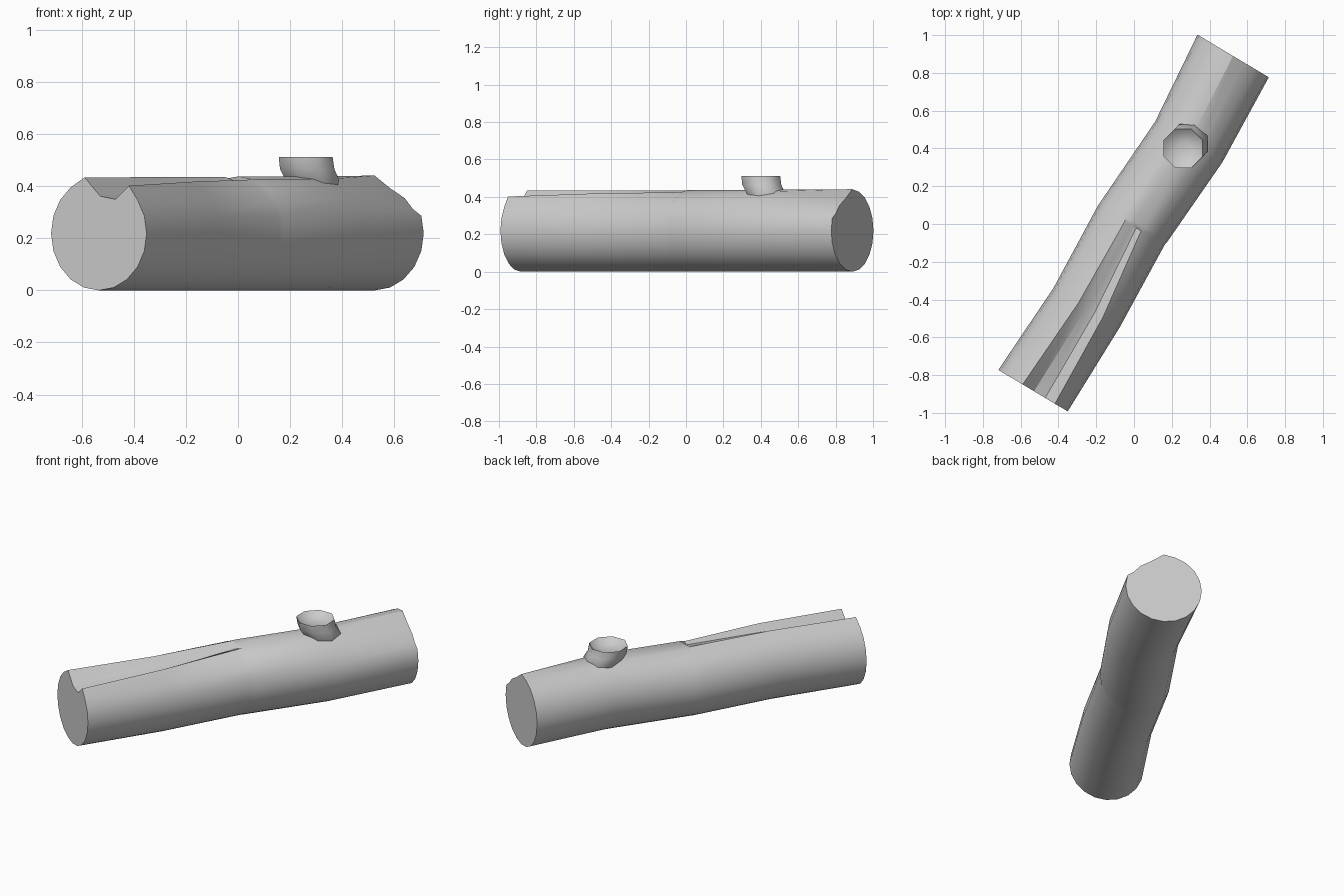
import bpy, bmesh
from math import sin, cos, pi, radians
from mathutils import Vector

if "Cube" in bpy.data.objects:
    bpy.data.objects.remove(bpy.data.objects["Cube"])

AXIS = Vector((0.513, 0.858, 0))    # along the log
SIDE = Vector((0.858, -0.513, 0))   # across the log
N = 20


def loft(name, rings, angle):
    """Skin a list of equal-sized closed rings and cap both ends."""
    bm = bmesh.new()
    loops = [[bm.verts.new(p) for p in ring] for ring in rings]
    for a, b in zip(loops, loops[1:]):
        n = len(a)
        for i in range(n):
            j = (i + 1) % n
            bm.faces.new((a[i], a[j], b[j], b[i]))
    bm.faces.new(loops[0][::-1])
    bm.faces.new(loops[-1])
    bmesh.ops.recalc_face_normals(bm, faces=bm.faces)
    mesh = bpy.data.meshes.new(name)
    bm.to_mesh(mesh)
    bm.free()
    ob = bpy.data.objects.new(name, mesh)
    bpy.context.collection.objects.link(ob)
    bpy.context.view_layer.objects.active = ob
    ob.select_set(True)
    bpy.ops.object.shade_smooth_by_angle(angle=radians(angle))
    ob.select_set(False)
    return ob


def log_ring(s, shift, r, changes):
    """Ring at distance s; changes maps a corner to its own (across, height)."""
    pts = []
    for k in range(N):
        a = 2 * pi * k / N
        u, z = changes.get(k, (r * cos(a), 0.219 + 0.219 * sin(a)))
        pts.append(AXIS * s + SIDE * (u + shift) + Vector((0, 0, z)))
    return pts


# Log: wavy trunk with a split narrowing from the front end to the middle,
# and a small chip in the back end
log_rings = [
    (-1.032, -0.006, 0.214, {3: (0.135, 0.402), 4: (0.075, 0.35), 5: (0.006, 0.362), 6: (-0.064, 0.434)}),
    (-0.508, 0.012, 0.204, {3: (0.10, 0.418), 4: (0.05, 0.385), 5: (0.0, 0.395), 6: (-0.05, 0.435)}),
    (-0.012, -0.009, 0.205, {3: (0.06, 0.425), 4: (0.03, 0.415), 5: (0.005, 0.42), 6: (-0.04, 0.435)}),
    (0.012, -0.006, 0.206, {}),
    (0.522, 0.026, 0.208, {}),
    (1.033, -0.006, 0.22, {2: (0.172, 0.312), 3: (0.134, 0.355), 4: (0.07, 0.392), 5: (0.0, 0.441)}),
]
loft("log", [log_ring(*r) for r in log_rings], 30)


# Branch stub: eight-sided leaning knob with a shallow hollow on top
def stub_ring(x, y, z, r):
    return [Vector((x + r * cos(2 * pi * k / 8 + pi / 8),
                    y + r * sin(2 * pi * k / 8 + pi / 8), z)) for k in range(8)]


loft("branch_stub", [
    stub_ring(0.295, 0.43, 0.38, 0.09),
    stub_ring(0.285, 0.425, 0.425, 0.112),
    stub_ring(0.266, 0.405, 0.465, 0.113),
    stub_ring(0.260, 0.400, 0.512, 0.112),
    stub_ring(0.262, 0.402, 0.485, 0.08),
    stub_ring(0.264, 0.404, 0.475, 0.03),
], 50)
